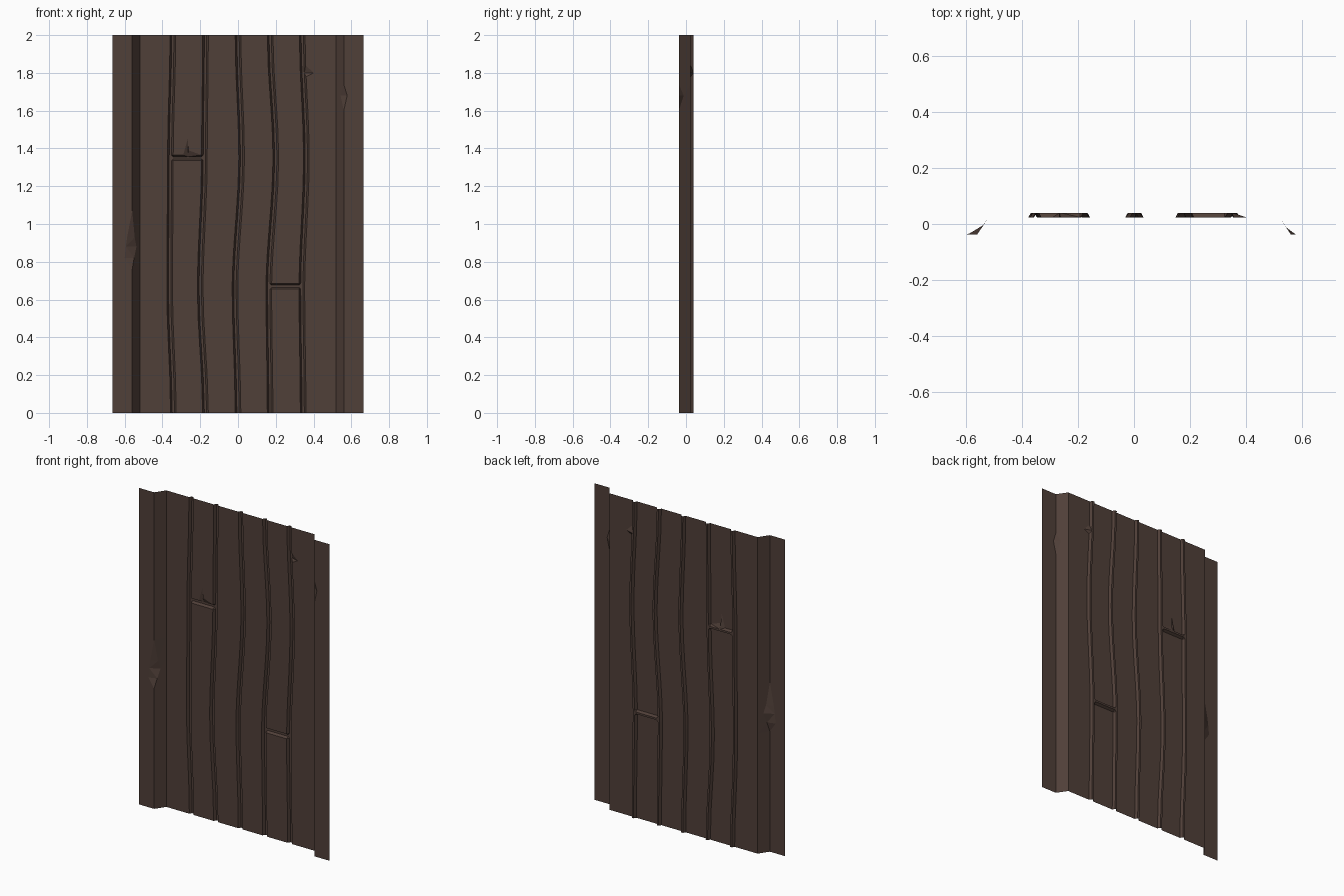
import bpy
import bmesh

cube = bpy.data.objects.get("Cube")
if cube:
    bpy.data.objects.remove(cube)

FRONT, FACE, DEEP = -0.038, 0.024, 0.04     # y of posts, planks, groove floors
KNOTS = [0, 0.65, 1.35, 2]
GROOVES = [                                 # groove centre x at each knot
    [-0.342, -0.362, -0.358, -0.345],
    [-0.172, -0.200, -0.178, -0.172],
    [0.0, -0.016, 0.019, 0.0],
    [0.170, 0.163, 0.200, 0.170],
    [0.345, 0.338, 0.362, 0.340],
]
JOINTS = {0: 1.35, 3: 0.67}                 # plank index -> height of cross joint
HALF_OPEN, HALF_FLOOR = 0.015, 0.006


def sway(values, z):
    """Ease the groove centre between its knots."""
    for i in range(3):
        if z <= KNOTS[i + 1]:
            t = (z - KNOTS[i]) / (KNOTS[i + 1] - KNOTS[i])
            t = t * t * (3 - 2 * t)
            return values[i] + (values[i + 1] - values[i]) * t
    return values[-1]


def profile(z):
    """Cross-section of the wall at height z, from -x to +x."""
    # Left post with a chipped corner
    chip_flat = {0.93: -0.587, 0.88: -0.594, 0.82: -0.60}.get(z, -0.56)
    chip_x, chip_y = {0.93: (-0.547, -0.018), 0.88: (-0.538, -0.004),
                      0.82: (-0.55, -0.022)}.get(z, (-0.56, FRONT))
    pts = [(-0.665, FRONT, z), (chip_flat, FRONT, z), (chip_x, chip_y, z), (-0.518, FACE, z)]

    # Planks divided by swaying grooves
    for i, values in enumerate(GROOVES):
        c = sway(values, z)
        joint = JOINTS.get(i)
        before = JOINTS.get(i - 1)
        in_next = joint is not None and abs(z - joint) < 0.008
        in_last = before is not None and abs(z - before) < 0.008
        right = c + HALF_OPEN
        if i == 4 and z == 1.8:              # chipped plank edge
            right += 0.04
        pts += [(c - HALF_OPEN, DEEP if in_last else FACE, z),
                (c - HALF_FLOOR, DEEP, z), (c + HALF_FLOOR, DEEP, z),
                (right, DEEP if in_next else FACE, z)]
        if i == 0:                           # splintered plank end
            split = z == 1.365
            y = DEEP if in_next else FACE
            pts += [(-0.29, y, z), (-0.266, y, 1.45 if split else z),
                    (-0.262, y, 1.39 if split else z)]

    # Right post with a small chip
    chipped = z == 1.68
    pts += [(0.518, FACE, z),
            (0.543 if chipped else 0.56, -0.012 if chipped else FRONT, z),
            (0.578 if chipped else 0.56, FRONT, z), (0.665, FRONT, z)]
    return pts


# Heights of the cross-sections
rows = [0, 0.2, 0.35, 0.5, 0.76, 0.82, 0.88, 0.93, 1.07, 1.2, 1.5,
        1.6, 1.68, 1.74, 1.78, 1.8, 1.84, 2]
for z in JOINTS.values():
    rows += [round(z + d, 3) for d in (-0.015, -0.006, 0.006, 0.015)]
rows.sort()

# Skin the sections into one open sheet facing the front
bm = bmesh.new()
grid = [[bm.verts.new(p) for p in profile(z)] for z in rows]
for low, high in zip(grid, grid[1:]):
    for j in range(len(low) - 1):
        bm.faces.new((low[j], low[j + 1], high[j + 1], high[j]))
bmesh.ops.remove_doubles(bm, verts=bm.verts, dist=0.0005)
bmesh.ops.triangulate(bm, faces=[f for f in bm.faces if len(f.verts) > 3])

mesh = bpy.data.meshes.new("plank_wall")
bm.to_mesh(mesh)
bm.free()
wall = bpy.data.objects.new("plank_wall", mesh)
bpy.context.collection.objects.link(wall)

# Dark wood
wood = bpy.data.materials.new("dark_brown_wood")
wood.use_nodes = True
color = (0.08, 0.05, 0.04, 1)
wood.diffuse_color = color
bsdf = wood.node_tree.nodes["Principled BSDF"]
bsdf.inputs["Base Color"].default_value = color
bsdf.inputs["Roughness"].default_value = 0.9
mesh.materials.append(wood)
